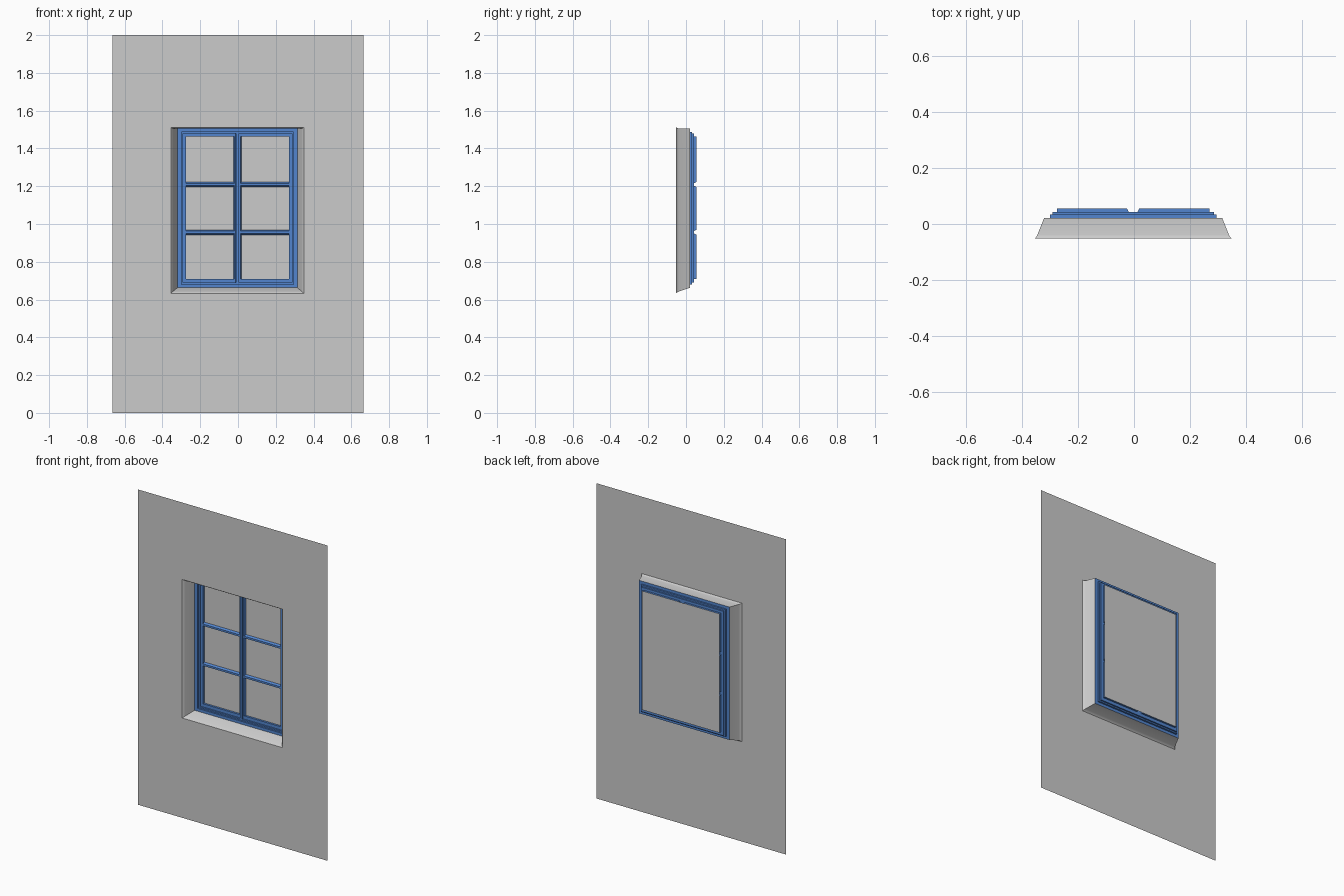
import bpy, bmesh, math

cube = bpy.data.objects.get("Cube")
if cube:
    bpy.data.objects.remove(cube, do_unlink=True)


def material(name, rgb):
    m = bpy.data.materials.new(name)
    m.use_nodes = True
    m.diffuse_color = (*rgb, 1)
    m.node_tree.nodes["Principled BSDF"].inputs["Base Color"].default_value = (*rgb, 1)
    return m


GREY = material("plaster grey", (0.6, 0.6, 0.6))
BLUE = material("painted blue", (0.085, 0.235, 0.62))
CX = -0.003          # window centre line


def rect(bm, x0, x1, z0, z1, y):
    return [bm.verts.new((x, y, z)) for x, z in ((x0, z0), (x1, z0), (x1, z1), (x0, z1))]


def bridge(bm, outer, inner):
    for i in range(4):
        j = (i + 1) % 4
        bm.faces.new((outer[i], outer[j], inner[j], inner[i]))


def finish(bm, name, mat, smooth=False):
    bmesh.ops.remove_doubles(bm, verts=bm.verts, dist=1e-5)
    mesh = bpy.data.meshes.new(name)
    bm.to_mesh(mesh)
    bm.free()
    mesh.materials.append(mat)
    ob = bpy.data.objects.new(name, mesh)
    bpy.context.collection.objects.link(ob)
    if smooth:
        bpy.ops.object.select_all(action="DESELECT")
        ob.select_set(True)
        bpy.context.view_layer.objects.active = ob
        bpy.ops.object.shade_smooth_by_angle(angle=math.radians(40))
    return ob


def stepped_ring(name, mat, steps, smooth=False):
    """Nested rectangles (half width, bottom, top, depth) joined into a shell."""
    bm = bmesh.new()
    loops = [rect(bm, CX - w, CX + w, z0, z1, y) for w, z0, z1, y in steps]
    for a, b in zip(loops, loops[1:]):
        bridge(bm, a, b)
    return finish(bm, name, mat, smooth)


# Thin wall sheet with the window hole
bm = bmesh.new()
bridge(bm, rect(bm, -0.665, 0.665, 0, 2, -0.052),
       rect(bm, CX - 0.352, CX + 0.352, 0.633, 1.512, -0.052))
finish(bm, "wall", GREY)

# Splayed reveal with a softened front edge
stepped_ring("window_reveal", GREY, [
    (0.352, 0.633, 1.512, -0.052),
    (0.346, 0.638, 1.508, -0.047),
    (0.341, 0.643, 1.506, -0.038),
    (0.317, 0.663, 1.506, 0.022)], smooth=True)

# Outer frame stepping back towards the sash
stepped_ring("window_frame", BLUE, [
    (0.317, 0.663, 1.506, 0.022),
    (0.297, 0.681, 1.488, 0.022),
    (0.297, 0.681, 1.488, 0.033),
    (0.288, 0.689, 1.479, 0.033),
    (0.288, 0.689, 1.479, 0.042)])

# Sash lattice: flat bars with six tapering pane pockets
FRONT, BACK, TAPER = 0.042, 0.055, 0.007
xs = [CX + v for v in (-0.288, -0.272, -0.015, 0.015, 0.272, 0.288)]
zs = [0.689, 0.709, 0.95, 0.962, 1.203, 1.215, 1.463, 1.479]
bm = bmesh.new()
for i in range(len(xs) - 1):
    for j in range(len(zs) - 1):
        x0, x1, z0, z1 = xs[i], xs[i + 1], zs[j], zs[j + 1]
        cell = rect(bm, x0, x1, z0, z1, FRONT)
        if i % 2 and j % 2:
            pocket = rect(bm, x0 + TAPER * (i > 1), x1 - TAPER * (i < 3),
                          z0 + TAPER * (j > 1), z1 - TAPER * (j < 5), BACK)
            bridge(bm, cell, pocket)
        else:
            bm.faces.new(cell)
finish(bm, "sash_lattice", BLUE)

# Raised strip covering the meeting of the two sashes
bm = bmesh.new()
strip_back = rect(bm, CX - 0.009, CX + 0.009, 0.689, 1.479, FRONT)
strip_front = rect(bm, CX - 0.007, CX + 0.007, 0.689, 1.479, 0.033)
bridge(bm, strip_back, strip_front)
bm.faces.new(strip_front)
finish(bm, "centre_strip", BLUE)

# One pane sheet behind the lattice
bm = bmesh.new()
bm.faces.new(rect(bm, CX - 0.272, CX + 0.272, 0.709, 1.463, BACK))
finish(bm, "window_pane", GREY)
